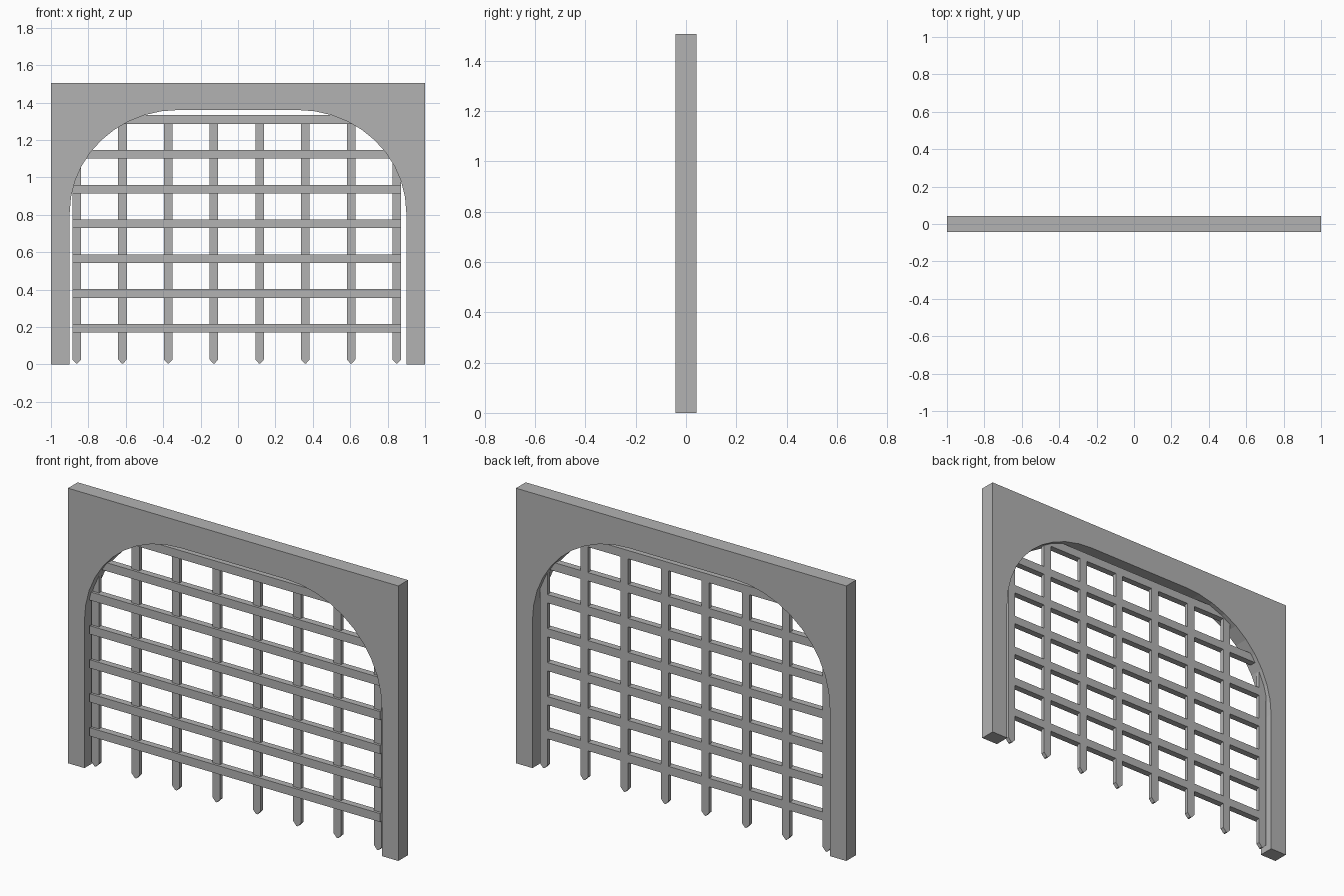
import bpy
import bmesh
from math import sin, cos, pi

cube = bpy.data.objects.get("Cube")
if cube:
    bpy.data.objects.remove(cube, do_unlink=True)

# Single grey material
grey = bpy.data.materials.new("stone grey")
grey.use_nodes = True
colour = (0.45, 0.45, 0.45, 1)
grey.diffuse_color = colour
grey.node_tree.nodes["Principled BSDF"].inputs["Base Color"].default_value = colour


def extrude_outline(name, outline, y_front, y_back):
    """Solid made from an outline in x and z, extruded along y."""
    bm = bmesh.new()
    face = bm.faces.new([bm.verts.new((x, y_front, z)) for x, z in outline])
    result = bmesh.ops.extrude_face_region(bm, geom=[face])
    moved = [v for v in result["geom"] if isinstance(v, bmesh.types.BMVert)]
    bmesh.ops.translate(bm, verts=moved, vec=(0, y_back - y_front, 0))
    bmesh.ops.recalc_face_normals(bm, faces=bm.faces)
    mesh = bpy.data.meshes.new(name)
    bm.to_mesh(mesh)
    bm.free()
    mesh.materials.append(grey)
    obj = bpy.data.objects.new(name, mesh)
    bpy.context.collection.objects.link(obj)
    return obj


# Arched frame: elliptical shoulders joined by a flat crown
HEIGHT, DEPTH = 1.505, 0.042
SPRING, RISE = 0.81, 0.55
INNER, CROWN = 0.9, 0.32
STEPS = 10
angles = [i * pi / 2 / STEPS for i in range(STEPS + 1)]
right_half = [(CROWN + (INNER - CROWN) * cos(a), SPRING + RISE * sin(a)) for a in angles]
left_half = [(-x, z) for x, z in reversed(right_half)]
outline = [(1, HEIGHT), (1, 0), (INNER, 0)] + right_half + left_half
outline += [(-INNER, 0), (-1, 0), (-1, HEIGHT)]
extrude_outline("arched_frame", outline, -DEPTH, DEPTH)

# Grille bars, flush at the back
HALF = 0.023
BACK = 0.018
LEFT, RIGHT = -0.885, 0.872

# Upright bars with pointed feet
for i in range(8):
    x = LEFT + HALF + i * (RIGHT - LEFT - 2 * HALF) / 7
    points = [(x - HALF, 1.31), (x - HALF, 0.026), (x - 0.004, 0.005),
              (x + 0.004, 0.005), (x + HALF, 0.026), (x + HALF, 1.31)]
    extrude_outline(f"upright_bar_{i + 1}", points, -0.004, BACK)

# Cross bars, standing proud at the front
for i in range(7):
    z = 0.193 + i * 0.186
    points = [(LEFT, z - HALF), (RIGHT, z - HALF), (RIGHT, z + HALF), (LEFT, z + HALF)]
    extrude_outline(f"cross_bar_{i + 1}", points, -BACK, BACK)
